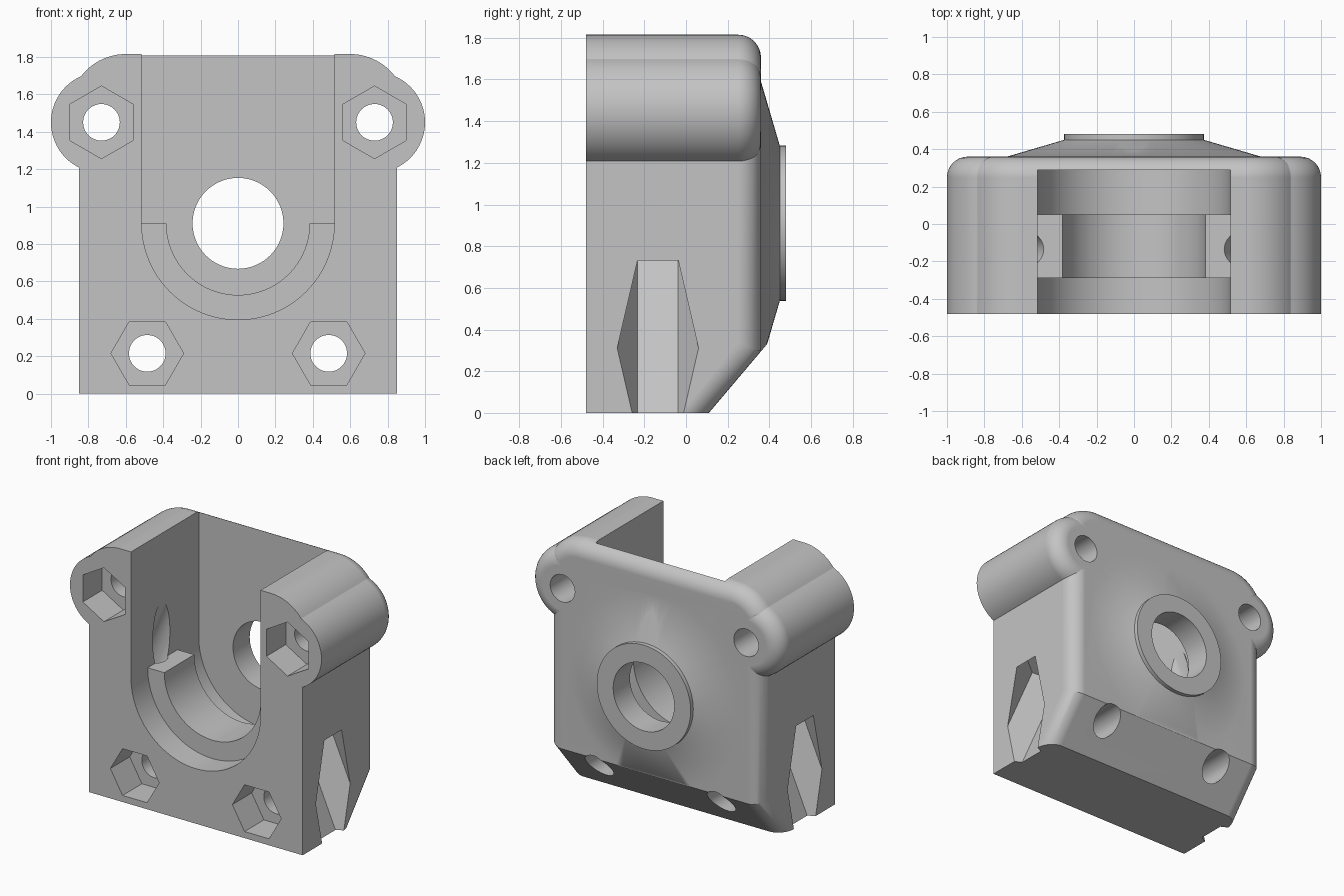
import bpy
import bmesh
from math import sin, cos, pi, radians
from mathutils import Matrix, Vector

FRONT, BACK = -0.48, 0.36
AXIS_Z = 0.91
CHAMFER = (Vector((0, 0.11, 0)), Vector((0, 0.325, -0.275)).normalized())

cube = bpy.data.objects.get("Cube")
if cube:
    bpy.data.objects.remove(cube, do_unlink=True)

grey = bpy.data.materials.new("plain_grey")
grey.use_nodes = True
grey.diffuse_color = (0.55, 0.55, 0.55, 1)
grey.node_tree.nodes["Principled BSDF"].inputs["Base Color"].default_value = (0.55, 0.55, 0.55, 1)


def arc(r, start, end, n, cx=0, cz=0):
    angles = [radians(start + (end - start) * i / n) for i in range(n + 1)]
    return [(cx + r * cos(a), cz + r * sin(a)) for a in angles]


def ngon(r, n=64, turn=0):
    return arc(r, turn, turn + 360, n)[:-1]


def slice_off(bm, point, normal):
    bmesh.ops.bisect_plane(bm, geom=bm.verts[:] + bm.edges[:] + bm.faces[:],
                           plane_co=point, plane_no=normal, clear_outer=True)
    bmesh.ops.holes_fill(bm, edges=bm.edges[:], sides=0)
    bmesh.ops.recalc_face_normals(bm, faces=bm.faces[:])


def loft(name, outline, sections, x=0, z=0, chamfer=False, fillet=0, matrix=None):
    """Sweep an x-z outline along y through (y, scale) sections."""
    bm = bmesh.new()
    rings = [[bm.verts.new((x + px * s, y, z + pz * s)) for px, pz in outline]
             for y, s in sections]
    n = len(outline)
    for a, b in zip(rings, rings[1:]):
        for i in range(n):
            j = (i + 1) % n
            bm.faces.new((a[i], a[j], b[j], b[i]))
    bm.faces.new(rings[0])
    bm.faces.new(rings[-1])
    bmesh.ops.recalc_face_normals(bm, faces=bm.faces[:])
    if chamfer:
        slice_off(bm, *CHAMFER)
    if fillet:
        bm.normal_update()
        rim = []
        for e in bm.edges:
            low, high = sorted(f.normal.y for f in e.link_faces)
            if abs(low) < 0.01 and high > 0.1:
                rim.append(e)
        bmesh.ops.bevel(bm, geom=rim, offset=fillet, segments=8, profile=0.5,
                        affect='EDGES', clamp_overlap=False)
    if min(v.co.z for v in bm.verts) < 0 and fillet:
        slice_off(bm, Vector((0, 0, 0)), Vector((0, 0, -1)))
    if matrix:
        bm.transform(matrix)
        bmesh.ops.recalc_face_normals(bm, faces=bm.faces[:])
    mesh = bpy.data.meshes.new(name)
    bm.to_mesh(mesh)
    bm.free()
    mesh.materials.append(grey)
    obj = bpy.data.objects.new(name, mesh)
    bpy.context.collection.objects.link(obj)
    return obj


def combine(tool, operation):
    mod = block.modifiers.new(tool.name, 'BOOLEAN')
    mod.object, mod.operation, mod.solver = tool, operation, 'EXACT'
    bpy.ops.object.modifier_apply(modifier=mod.name)
    bpy.data.objects.remove(tool, do_unlink=True)


def add(*args, **kw):
    combine(loft(*args, **kw), 'UNION')


def cut(*args, **kw):
    combine(loft(*args, **kw), 'DIFFERENCE')


def along(direction, origin):
    """Matrix that turns the sweep axis to a direction in the x-z plane."""
    side, d = Vector((0, 1, 0)), Vector(direction).normalized()
    turn = Matrix((side, d, side.cross(d))).transposed()
    return Matrix.Translation(origin) @ turn.to_4x4()


# Main block: rounded top corners, filleted back rim, sloped lower back
shoulder = arc(0.3, 33.56, 90, 14, 0.6, 1.515)
outline = [(-0.85, -0.3), (0.85, -0.3)] + shoulder + [(-px, pz) for px, pz in reversed(shoulder)]
block = loft("mount_block", outline, [(FRONT, 1), (BACK, 1)], chamfer=True, fillet=0.11)
bpy.context.view_layer.objects.active = block
block.select_set(True)

# Ears around the upper bolts
for s in (-1, 1):
    add("ear", ngon(0.27), [(FRONT, 1), (BACK, 1)], s * 0.73, 1.45, fillet=0.11)

# Conical back with flat collar
add("collar", ngon(1, 96), [(0.3, 0.68), (BACK, 0.68), (0.45, 0.373), (0.48, 0.373)],
    z=AXIS_Z, chamfer=True)

# Open U-shaped bay and the half ring inside it
cut("bay", arc(0.515, 180, 360, 48) + [(0.515, 1.2), (-0.515, 1.2)],
    [(-0.6, 1), (0.29, 1)], z=AXIS_Z)
add("half_ring", arc(0.56, 180, 360, 48) + arc(0.383, 360, 180, 48),
    [(-0.29, 1), (0.05, 1)], z=AXIS_Z)

# Centre bore and the groove above it
cut("bore", ngon(0.243), [(0.1, 1), (0.6, 1)], z=AXIS_Z)
cut("groove", ngon(0.09, 48), [(0, 1), (0.75, 1)], matrix=along((0, 0, 1), (0, 0.48, 0.95)))

# Bolt holes with hexagonal nut pockets, and tilted side holes
for s in (-1, 1):
    for x, z, turn in ((0.73, 1.45, 30), (0.485, 0.215, 0)):
        cut("bolt_hole", ngon(0.098, 48), [(-0.6, 1), (0.6, 1)], s * x, z)
        cut("nut_pocket", ngon(0.194, 6, turn), [(-0.6, 1), (-0.26, 1)], s * x, z)
    tilt = along((-0.4 * s, 0, 0.917), (s * 0.85, -0.135, 0.31))
    cut("side_pocket", ngon(0.195, 6), [(-1, 1), (0.55, 1)], matrix=tilt)
    cut("side_hole", ngon(0.097, 48), [(0.3, 1), (1.4, 1)], matrix=tilt)

# Smooth curved faces, keep machined edges crisp
bpy.ops.object.shade_smooth_by_angle(angle=radians(30))
weighted = block.modifiers.new("even_shading", 'WEIGHTED_NORMAL')
weighted.keep_sharp = True
